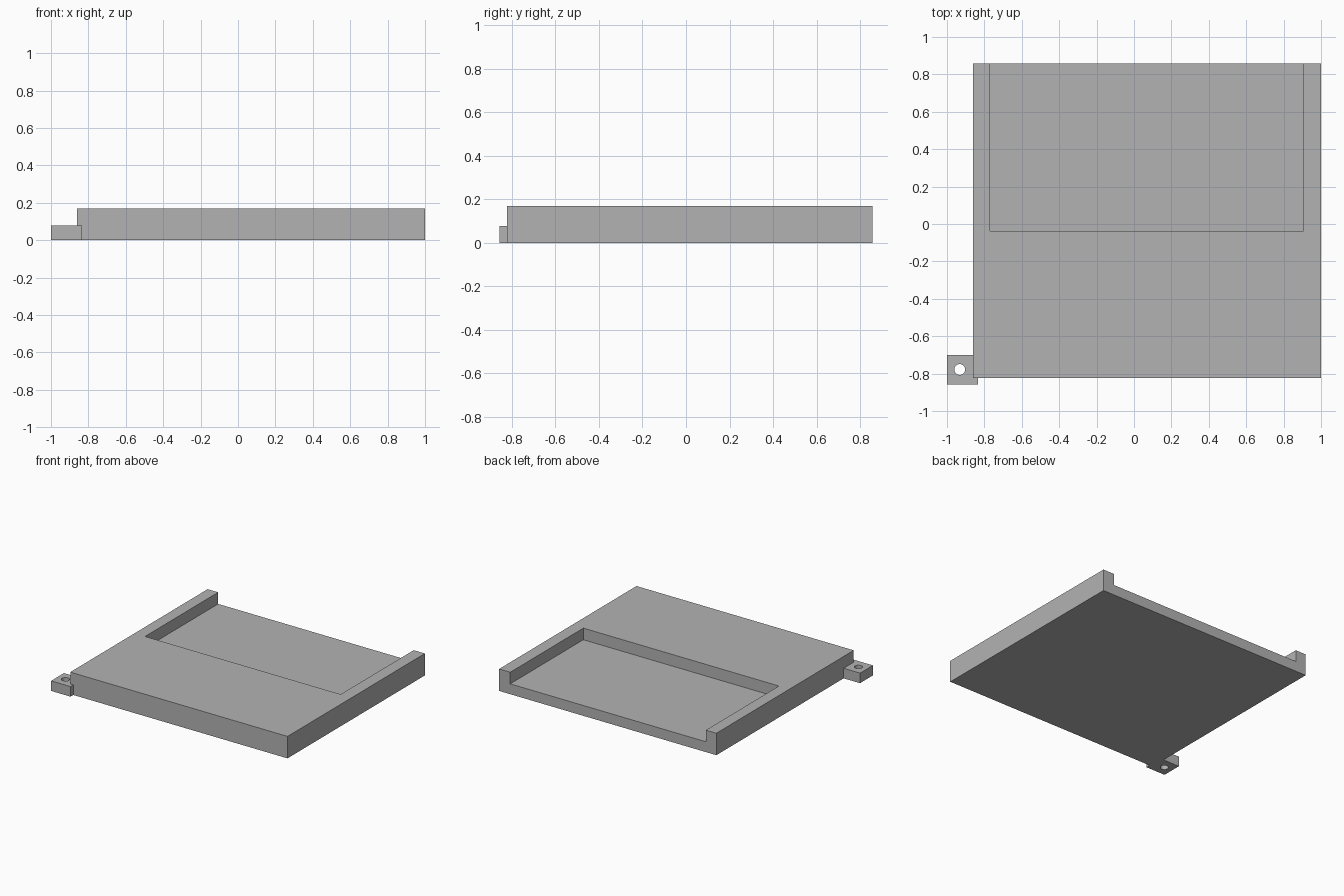
import bpy, bmesh

cube = bpy.data.objects.get("Cube")
if cube:
    bpy.data.objects.remove(cube, do_unlink=True)

GREY = (0.45, 0.45, 0.45, 1)
grey = bpy.data.materials.new("plain grey")
grey.use_nodes = True
grey.diffuse_color = GREY
grey.node_tree.nodes["Principled BSDF"].inputs["Base Color"].default_value = GREY


def prism(name, outline, z0, z1):
    """Extrude a flat outline upward into a solid."""
    bm = bmesh.new()
    base = bm.faces.new([bm.verts.new((x, y, z0)) for x, y in outline])
    top = bmesh.ops.extrude_face_region(bm, geom=[base])["geom"]
    bmesh.ops.translate(bm, vec=(0, 0, z1 - z0),
                        verts=[v for v in top if isinstance(v, bmesh.types.BMVert)])
    bmesh.ops.recalc_face_normals(bm, faces=bm.faces)
    mesh = bpy.data.meshes.new(name)
    bm.to_mesh(mesh)
    bm.free()
    mesh.materials.append(grey)
    obj = bpy.data.objects.new(name, mesh)
    bpy.context.collection.objects.link(obj)
    return obj


def rect(x0, x1, y0, y1):
    return [(x0, y0), (x1, y0), (x1, y1), (x0, y1)]


def cut(target, cutter):
    """Subtract the cutter, apply the result and remove the cutter."""
    mod = target.modifiers.new("cut", "BOOLEAN")
    mod.operation = "DIFFERENCE"
    mod.solver = "EXACT"
    mod.object = cutter
    bpy.context.view_layer.objects.active = target
    bpy.ops.object.modifier_apply(modifier=mod.name)
    bpy.data.objects.remove(cutter, do_unlink=True)


LEFT, RIGHT, FRONT, BACK = -0.86, 1.0, -0.823, 0.857

# Slab with a shallow pocket open at the back
slab = prism("slab", rect(LEFT, RIGHT, FRONT, BACK), 0, 0.17)
cut(slab, prism("pocket_cutter", rect(-0.77, 0.905, -0.037, BACK + 0.1), 0.08, 0.3))

# Mounting tab wrapped round the front corner
tab = prism("mounting_tab", [(-1, -0.857), (-0.834, -0.857), (-0.834, FRONT),
                             (LEFT, FRONT), (LEFT, -0.70), (-1, -0.70)], 0, 0.078)

# Screw hole through the tab
bpy.ops.mesh.primitive_cylinder_add(vertices=32, radius=0.029, depth=0.4,
                                    location=(-0.932, -0.778, 0))
hole = bpy.context.object
hole.name = "hole_cutter"
cut(tab, hole)
bpy.ops.object.select_all(action="DESELECT")
tab.select_set(True)
bpy.context.view_layer.objects.active = tab
bpy.ops.object.shade_smooth_by_angle()
